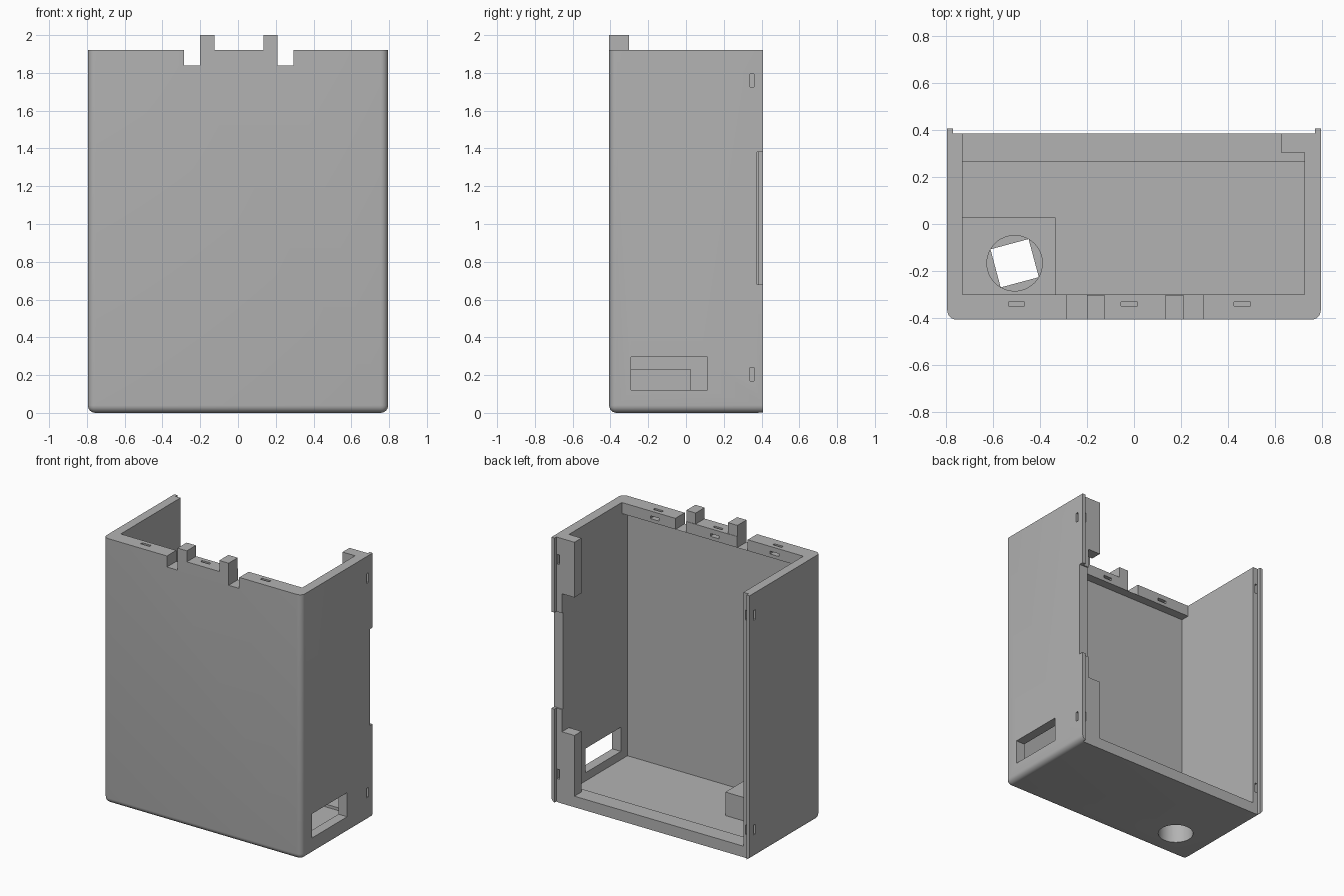
import bpy, bmesh, math
from mathutils import Matrix

cube = bpy.data.objects.get("Cube")
if cube:
    bpy.data.objects.remove(cube, do_unlink=True)

grey = bpy.data.materials.new("plain grey")
grey.use_nodes = True
GREY = (0.45, 0.45, 0.45, 1)
grey.diffuse_color = GREY
grey.node_tree.nodes["Principled BSDF"].inputs["Base Color"].default_value = GREY


def add_object(name, bm):
    mesh = bpy.data.meshes.new(name)
    bm.to_mesh(mesh)
    bm.free()
    mesh.materials.append(grey)
    ob = bpy.data.objects.new(name, mesh)
    bpy.context.collection.objects.link(ob)
    return ob


def box(name, xs, ys, zs, turn=0.0, round_edge=None, radius=0.04):
    """Box from three (low, high) ranges, optionally turned about z or rounded."""
    bm = bmesh.new()
    size = [b - a for a, b in (xs, ys, zs)]
    mid = [(a + b) / 2 for a, b in (xs, ys, zs)]
    bmesh.ops.create_cube(bm, size=1)
    bm.transform(Matrix.Translation(mid) @ Matrix.Rotation(turn, 4, 'Z') @ Matrix.Diagonal((*size, 1)))
    if round_edge:
        edges = [e for e in bm.edges if round_edge((e.verts[0].co + e.verts[1].co) / 2)]
        bmesh.ops.bevel(bm, geom=edges, offset=radius, segments=6, profile=0.5, affect='EDGES')
    return add_object(name, bm)


def cylinder(name, x, y, zs, radius):
    bm = bmesh.new()
    bmesh.ops.create_cone(bm, cap_ends=True, segments=48, radius1=radius, radius2=radius,
                          depth=zs[1] - zs[0],
                          matrix=Matrix.Translation((x, y, (zs[0] + zs[1]) / 2)))
    return add_object(name, bm)


def activate(ob):
    bpy.ops.object.select_all(action='DESELECT')
    ob.select_set(True)
    bpy.context.view_layer.objects.active = ob


def cut(targets, cutter):
    """Subtract the cutter from every target, then discard it."""
    for ob in targets:
        mod = ob.modifiers.new("cut", 'BOOLEAN')
        mod.operation = 'DIFFERENCE'
        mod.solver = 'EXACT'
        mod.object = cutter
        activate(ob)
        bpy.ops.object.modifier_apply(modifier=mod.name)
    bpy.data.objects.remove(cutter, do_unlink=True)


W, D, H = 0.795, 0.407, 1.92      # half width, half depth, wall height
IN_L, IN_R = 0.725, -0.73         # inner faces of the side walls
RIM = 0.385                       # back face inside the thin outer lips

# Shell: rounded front corners and bottom, open at the top and back
shell = box("case_shell", (-W, W), (-D, D), (0, H),
            round_edge=lambda c: (c.y < -0.4 or c.z < 0.01) and c.y < 0.4 and c.z < H - 0.01)
cut([shell], box("cavity", (IN_R, IN_L), (-0.365, 1), (0.06, 3)))
cut([shell], box("lip_step", (-0.77, 0.77), (RIM, 1), (-1, 3)))
cut([shell], box("lip_gap", (0.72, 1), (0.375, 1), (0.68, 1.38)))
cut([shell], box("side_window", (0.6, 1), (-0.29, 0.115), (0.12, 0.295)))

# Floor lip, top rail and the brackets in the left back corner
floor_lip = box("floor_lip", (IN_R, IN_L), (0.265, RIM), (0.05, 0.08))
rail = box("top_rail", (IN_R, IN_L), (-0.37, -0.3), (1.84, H))
upper = box("upper_bracket", (0.625, IN_L + 0.005), (0.305, RIM), (1.52, H))
lower = box("lower_bracket", (0.625, IN_L + 0.005), (0.305, RIM), (0.05, 0.52))
parts = [shell, floor_lip, rail, upper, lower]

# Notches in the top rail, each with an upright tab beside it
for side, notch, tab in (("right", (-0.285, -0.2), (-0.2, -0.125)),
                         ("left", (0.21, 0.295), (0.135, 0.21))):
    cut([shell, rail], box("notch", notch, (-1, -0.2), (1.84, 3)))
    parts.append(box(side + "_tab", tab, (-D, -0.303), (H - 0.02, 2.0)))

# Bent tie channels through the top rail
for x in (-0.5, -0.02, 0.46):
    span = (x - 0.035, x + 0.035)
    cut([rail], box("tie_down", span, (-0.35, -0.331), (1.865, 3)))
    cut([rail], box("tie_out", span, (-0.345, -0.2), (1.865, 1.885)))

# Bent tie channels through the back edges of the side walls
for s in (-1, 1):
    for z in (0.205, 1.76):
        span = (z - 0.035, z + 0.035)
        cut([shell], box("tie_side", sorted((s * 0.745, s)), (0.338, 0.36), span))
        cut([shell], box("tie_back", sorted((s * 0.745, s * 0.763)), (0.34, 1), span))

# Socket block with a round bore below, a square passage and a round recess above
block = box("socket_block", (IN_R - 0.005, -0.335), (-0.37, 0.027), (0.05, 0.23))
parts.append(block)
X, Y = -0.508, -0.167
cut([shell, block], cylinder("bore", X, Y, (-1, 0.14), 0.118))
cut([block], box("square_passage", (X - 0.084, X + 0.084), (Y - 0.084, Y + 0.084), (0, 1),
                 turn=math.radians(15)))
cut([block], cylinder("recess", X, Y, (0.19, 1), 0.118))

for ob in parts:
    activate(ob)
    bpy.ops.object.shade_smooth_by_angle(angle=math.radians(30))
